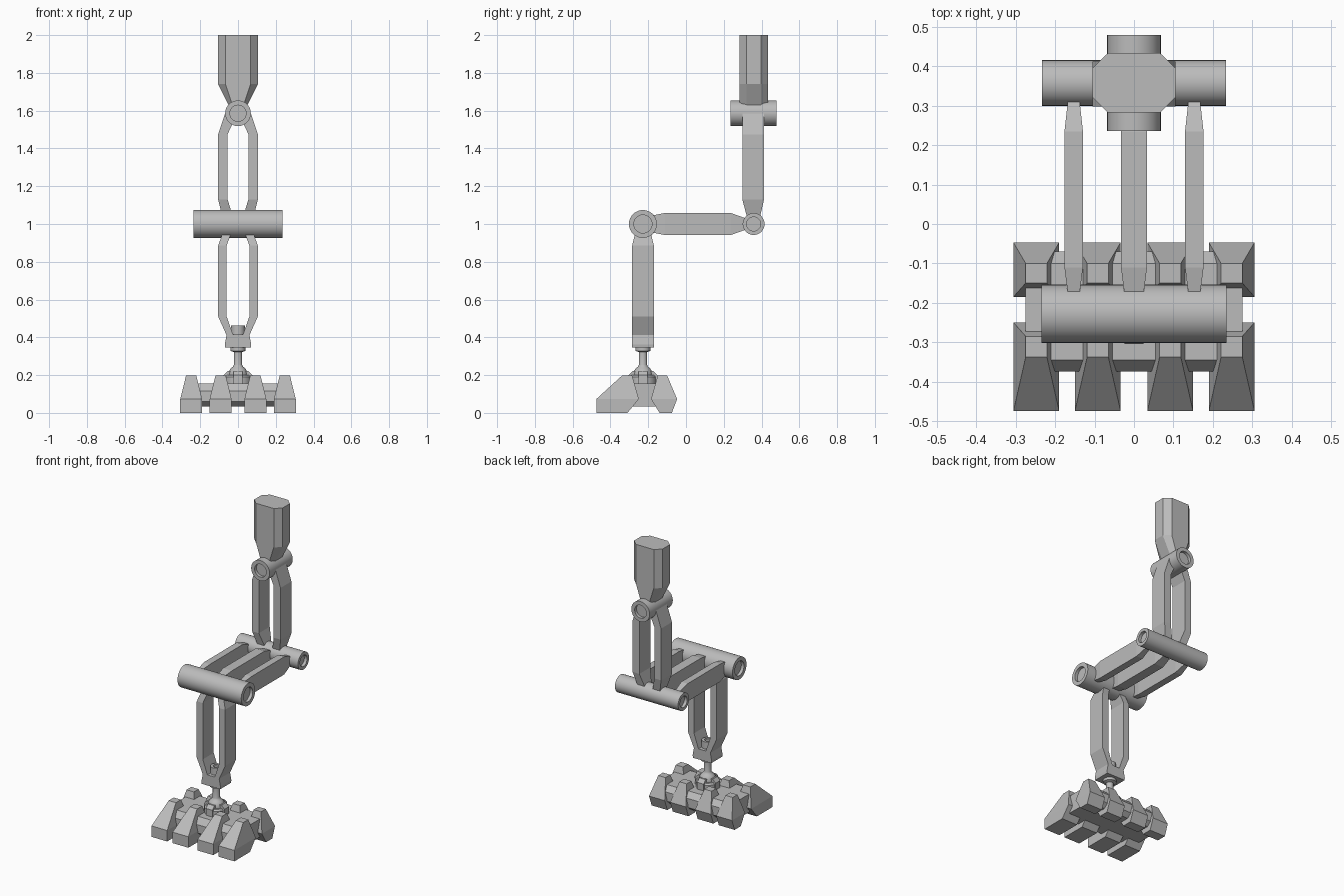
import bpy, bmesh, math
from mathutils import Vector, Matrix

if "Cube" in bpy.data.objects:
    bpy.data.objects.remove(bpy.data.objects["Cube"])

grey = bpy.data.materials.new("plain grey")
grey.diffuse_color = (0.5, 0.5, 0.5, 1)
grey.use_nodes = True
grey.node_tree.nodes["Principled BSDF"].inputs["Base Color"].default_value = grey.diffuse_color


def finish(name, bm, smooth=False):
    bmesh.ops.remove_doubles(bm, verts=bm.verts[:], dist=1e-5)
    bmesh.ops.recalc_face_normals(bm, faces=bm.faces[:])
    me = bpy.data.meshes.new(name)
    bm.to_mesh(me)
    bm.free()
    me.materials.append(grey)
    ob = bpy.data.objects.new(name, me)
    bpy.context.collection.objects.link(ob)
    if smooth:
        bpy.ops.object.select_all(action='DESELECT')
        ob.select_set(True)
        bpy.context.view_layer.objects.active = ob
        bpy.ops.object.shade_smooth_by_angle(angle=math.radians(35))
    return ob


def loft(name, rings):
    """Skin a list of equal-length point rings and cap both ends."""
    bm = bmesh.new()
    vs = [[bm.verts.new(p) for p in r] for r in rings]
    n = len(vs[0])
    for a, b in zip(vs, vs[1:]):
        for i in range(n):
            j = (i + 1) % n
            bm.faces.new((a[i], a[j], b[j], b[i]))
    bm.faces.new(vs[0])
    bm.faces.new(vs[-1])
    return finish(name, bm)


def rect_z(x0, x1, y0, y1, z):
    return [(x0, y0, z), (x1, y0, z), (x1, y1, z), (x0, y1, z)]


def rect_y(cx, hx, hz, y):
    return [(cx - hx, y, 1 - hz), (cx + hx, y, 1 - hz),
            (cx + hx, y, 1 + hz), (cx - hx, y, 1 + hz)]


def lathe(name, profile, loc=(0, 0, 0), axis='Z', segs=32):
    """Spin (radius, height) points around an axis."""
    rot = {'Z': Matrix(), 'X': Matrix.Rotation(math.pi / 2, 4, 'Y'),
           'Y': Matrix.Rotation(math.pi / 2, 4, 'X')}[axis]
    bm = bmesh.new()
    vs = [bm.verts.new((r, 0, h)) for r, h in profile]
    es = [bm.edges.new(p) for p in zip(vs, vs[1:])]
    bmesh.ops.spin(bm, geom=vs + es, cent=(0, 0, 0), axis=(0, 0, 1),
                   angle=2 * math.pi, steps=segs)
    bm.transform(Matrix.Translation(loc) @ rot)
    return finish(name, bm, True)


def joint(name, loc, axis, r, half, ri, d=0.02):
    """Pivot cylinder with recessed ends."""
    lathe(name, [(0, -half + d), (ri, -half + d), (ri, -half), (r, -half),
                 (r, half), (ri, half), (ri, half - d), (0, half - d)], loc, axis)


# upper leg: chamfered column tapering into the hip pivot
def octagon(hx, ix, z):
    y0, y1, c = 0.283, 0.434, 0.038
    return [(-ix, y0, z), (ix, y0, z), (hx, y0 + c, z), (hx, y1 - c, z),
            (ix, y1, z), (-ix, y1, z), (-hx, y1 - c, z), (-hx, y0 + c, z)]


loft("upper_leg", [octagon(0.035, 0.02, 1.6), octagon(0.105, 0.066, 1.74),
                   octagon(0.105, 0.066, 2.0)])

# pivots
joint("upper_pivot", (0, 0.358, 1.586), 'Y', 0.068, 0.122, 0.043)
joint("rear_pivot", (0, 0.358, 1.0), 'X', 0.058, 0.233, 0.037)
joint("front_pivot", (0, -0.228, 1.0), 'X', 0.074, 0.235, 0.048)


def mirrored(s, a, b, y0, y1, z):
    return rect_z(s * a, s * b, y0, y1, z)


for s, side in ((-1, "left"), (1, "right")):
    # paired bars between upper and rear pivots
    loft("middle_bar_" + side, [
        mirrored(s, 0.025, 0.08, 0.325, 0.39, 1.03),
        mirrored(s, 0.055, 0.105, 0.298, 0.413, 1.13),
        mirrored(s, 0.055, 0.105, 0.298, 0.413, 1.475),
        mirrored(s, 0.004, 0.068, 0.298, 0.413, 1.585)])
    # paired bars of the shin
    loft("shin_bar_" + side, [
        mirrored(s, 0.025, 0.06, -0.285, -0.17, 0.41),
        mirrored(s, 0.06, 0.105, -0.285, -0.17, 0.51),
        mirrored(s, 0.06, 0.105, -0.285, -0.17, 0.885),
        mirrored(s, 0.03, 0.075, -0.265, -0.19, 0.97)])

# three horizontal link bars
for name, cx, hx in (("left", -0.153, 0.0235), ("centre", 0, 0.033), ("right", 0.153, 0.0235)):
    loft("link_bar_" + name, [
        rect_y(cx, hx - 0.009, 0.045, -0.18), rect_y(cx, hx, 0.059, -0.11),
        rect_y(cx, hx, 0.059, 0.235), rect_y(cx, hx - 0.009, 0.03, 0.316)])

# shin foot block
loft("shin_block", [rect_z(-0.068, 0.068, -0.285, -0.17, 0.345),
                    rect_z(-0.07, 0.07, -0.285, -0.17, 0.362),
                    rect_z(-0.06, 0.06, -0.285, -0.17, 0.415)])

# ankle: peg, rod and ball
AY = -0.228
lathe("ankle_peg", [(0, 0.45), (0.02, 0.45), (0.02, 0.462), (0.037, 0.462),
                    (0.037, 0.40), (0, 0.40)], (0, AY, 0), segs=16)
ball = [(0.052 * math.cos(a), 0.2 + 0.052 * math.sin(a))
        for a in (math.radians(d) for d in range(60, -91, -15))]
ball[-1] = (0, 0.148)
lathe("ankle_rod_and_ball", [(0, 0.35), (0.04, 0.35), (0.04, 0.328), (0.022, 0.322),
                             (0.022, 0.255)] + ball, (0, AY, 0), segs=24)

# ankle socket with four prongs
lathe("ankle_socket", [(0.05, 0.14), (0.072, 0.14), (0.072, 0.19), (0.064, 0.2),
                       (0.05, 0.2), (0.05, 0.14)], (0, AY, 0), segs=24)
for k in range(4):
    m = Matrix.Translation((0, AY, 0)) @ Matrix.Rotation(k * math.pi / 2, 4, 'Z')
    ring = lambda a, b, z: [m @ Vector(p) for p in rect_z(a, b, -0.024, 0.024, z)]
    loft(f"socket_prong_{k + 1}", [ring(0.045, 0.076, 0.14), ring(0.045, 0.076, 0.2),
                                   ring(0.04, 0.055, 0.222)])

# foot plate
plate = [(-0.345, 0.035), (-0.375, 0.06), (-0.375, 0.115), (-0.345, 0.155),
         (-0.10, 0.155), (-0.07, 0.12), (-0.07, 0.06), (-0.10, 0.035)]
loft("foot_plate", [[(x, y, z) for y, z in plate] for x in (-0.275, 0.275)])

# front and rear treads, wide below and narrow on top
for i, cx in enumerate((-0.248, -0.092, 0.092, 0.248)):
    w, t = 0.058, 0.027
    for name, a, b, c in (("front", (-0.475, -0.31), (-0.475, -0.25), (-0.338, -0.285)),
                          ("rear", (-0.14, -0.075), (-0.185, -0.047), (-0.15, -0.10))):
        loft(f"{name}_tread_{i + 1}", [rect_z(cx - w, cx + w, *a, 0),
                                       rect_z(cx - w, cx + w, *b, 0.073),
                                       rect_z(cx - t, cx + t, *c, 0.198)])
